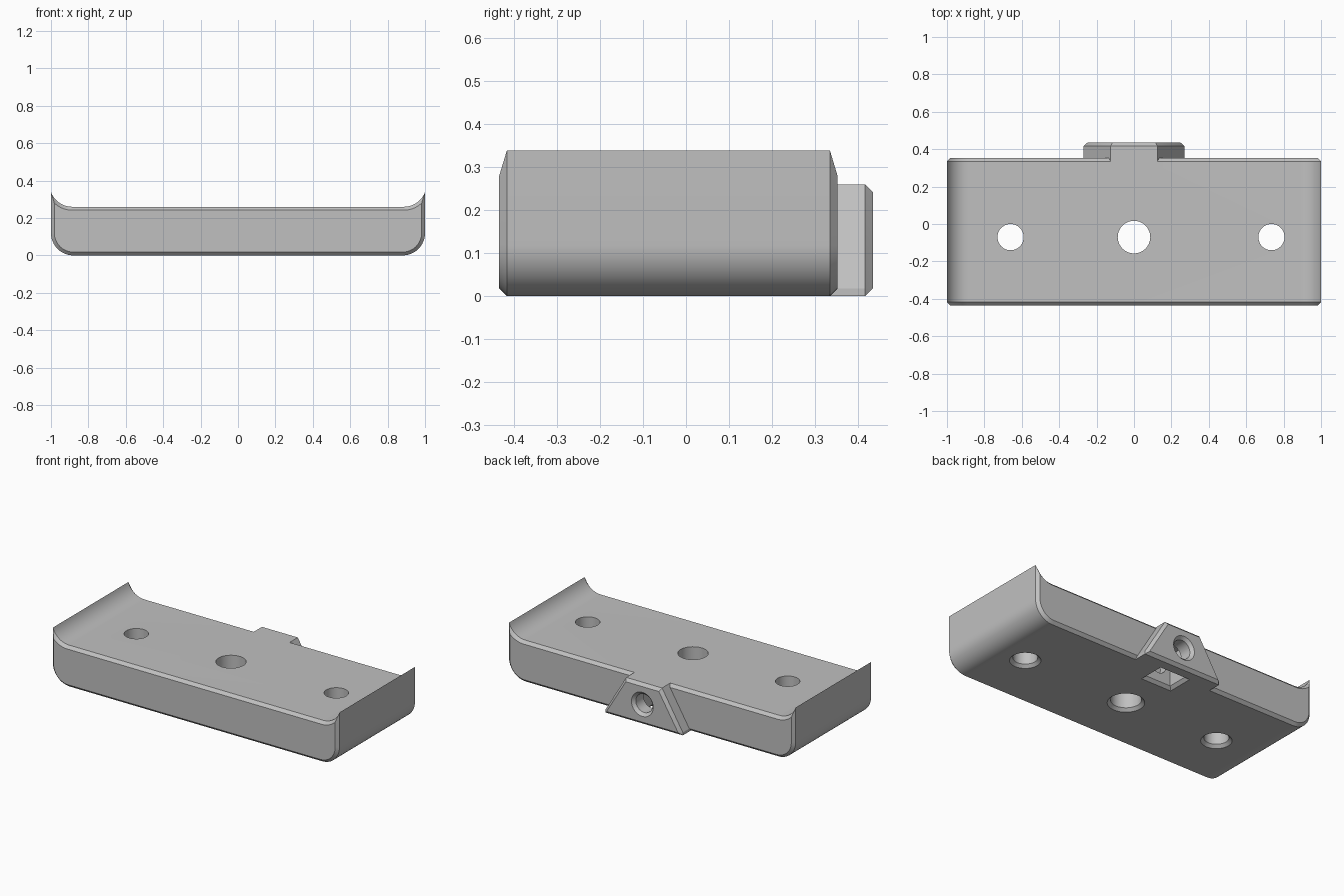
import bpy
import bmesh
from math import sin, cos, pi, asin, acos

if "Cube" in bpy.data.objects:
    bpy.data.objects.remove(bpy.data.objects["Cube"])

grey = bpy.data.materials.new("plain_grey")
grey.use_nodes = True
colour = (0.53, 0.53, 0.53, 1)
grey.diffuse_color = colour
grey.node_tree.nodes["Principled BSDF"].inputs["Base Color"].default_value = colour

BEVEL = 0.018


def loft(name, rings):
    """Skin a list of matching closed rings and cap both ends."""
    bm = bmesh.new()
    rows = [[bm.verts.new(p) for p in ring] for ring in rings]
    n = len(rows[0])
    for a, b in zip(rows, rows[1:]):
        for i in range(n):
            j = (i + 1) % n
            bm.faces.new((a[i], a[j], b[j], b[i]))
    bm.faces.new(rows[0][::-1])
    bm.faces.new(rows[-1])
    bmesh.ops.recalc_face_normals(bm, faces=bm.faces)
    mesh = bpy.data.meshes.new(name)
    bm.to_mesh(mesh)
    bm.free()
    mesh.materials.append(grey)
    obj = bpy.data.objects.new(name, mesh)
    bpy.context.collection.objects.link(obj)
    return obj


def combine(target, tool, operation):
    """Apply a boolean and discard the tool."""
    tool.hide_render = True
    mod = target.modifiers.new(operation, "BOOLEAN")
    mod.operation, mod.object, mod.solver = operation, tool, "EXACT"
    bpy.context.view_layer.objects.active = target
    bpy.ops.object.modifier_apply(modifier=mod.name)
    bpy.data.objects.remove(tool)


def mirrored(half):
    return half + [(-x, z) for x, z in reversed(half)]


def tray_profile(d, steps=12):
    """Rounded tray section, inset by d, with sharp upswept lips."""
    outer, inner, cx, cz = 0.12 - d, 0.12 + d, 0.887, 0.38
    half = []
    for i in range(steps + 1):
        a = pi / 2 * i / steps
        half.append((0.88 + outer * sin(a), 0.12 - outer * cos(a)))
    tip = asin((1 - d - cx) / inner)
    for i in range(steps + 1):
        a = tip * (1 - i / steps)
        half.append((cx + inner * sin(a), cz - inner * cos(a)))
    return mirrored(half)


def at_y(profile, y):
    return [(x, y, z) for x, z in profile]


def disc(r, sides=48):
    return [(r * cos(2 * pi * i / sides), r * sin(2 * pi * i / sides)) for i in range(sides)]


# Tray body with bevelled front and back rims
front, back = -0.435, 0.353
full, inset = tray_profile(0), tray_profile(BEVEL)
body = loft("tray_body", [at_y(inset, front), at_y(full, front + BEVEL),
                          at_y(full, back - BEVEL), at_y(inset, back)])

# Tapered lug on the back
lug_full = mirrored([(0.27, 0), (0.27, 0.018), (0.125, 0.26)])
lug_inset = mirrored([(0.249, 0.018), (0.249, 0.019), (0.115, 0.242)])
lug = loft("back_lug", [at_y(lug_full, 0.3), at_y(lug_full, 0.417), at_y(lug_inset, 0.435)])
combine(body, lug, "UNION")

# Vertical screw holes, flared underneath
for x, r in ((-0.66, 0.07), (0, 0.087), (0.735, 0.07)):
    rings = [[(x + u, -0.07 + v, z) for u, v in disc(r + flare)]
             for flare, z in ((0.028, -0.01), (0, BEVEL), (0, 0.4))]
    combine(body, loft("hole_cutter", rings), "DIFFERENCE")

# Square nut pocket underneath
rings = []
for grow, z in ((0.028, -0.01), (0, BEVEL), (0, 0.215)):
    w, l = 0.088 + grow, 0.065 + grow
    rings.append([(w * s, 0.275 + l * t, z) for s, t in ((-1, -1), (1, -1), (1, 1), (-1, 1))])
combine(body, loft("pocket_cutter", rings), "DIFFERENCE")

# Horizontal bolt hole through the lug, flared at the mouth
rings = [[(u, y, 0.13 + v) for u, v in disc(r)]
         for r, y in ((0.058, 0.16), (0.058, 0.417), (0.086, 0.445))]
combine(body, loft("bolt_hole_cutter", rings), "DIFFERENCE")

# Smooth curves, crisp bevels
bpy.ops.object.select_all(action="DESELECT")
body.select_set(True)
bpy.context.view_layer.objects.active = body
bpy.ops.object.shade_smooth_by_angle(angle=0.5)
